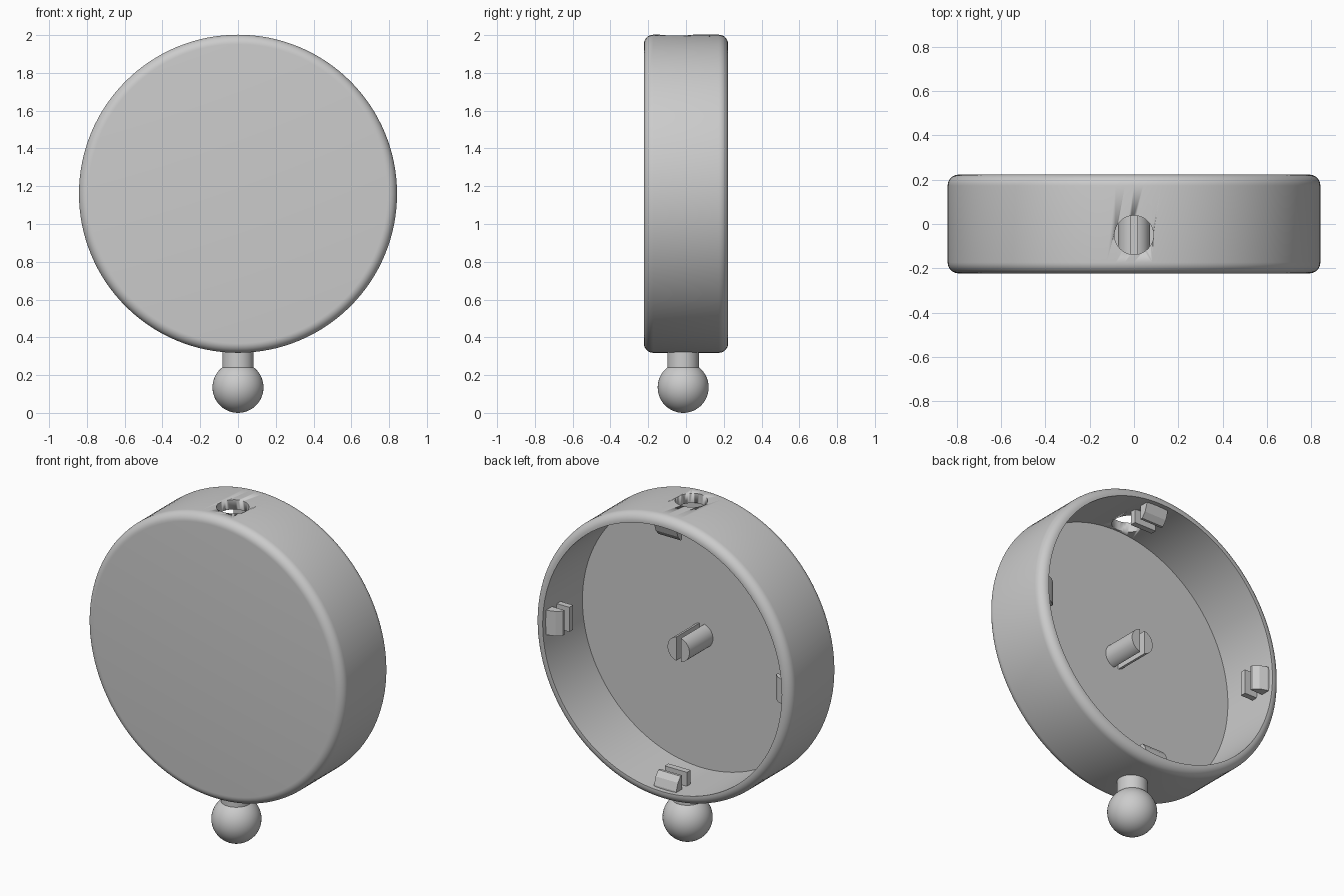
import bpy, bmesh
from math import pi, sin, cos
from mathutils import Matrix, Vector

cube = bpy.data.objects.get("Cube")
if cube:
    bpy.data.objects.remove(cube, do_unlink=True)

CZ = 1.16                      # height of the disc axis
R, R_IN = 0.842, 0.785         # outer and inner shell radius
HALF, FILLET = 0.223, 0.05     # half depth and edge rounding
FLOOR = -0.15                  # inner face of the front plate

grey = bpy.data.materials.new("plain_grey")
grey.use_nodes = True
colour = (0.6, 0.6, 0.6, 1)
grey.diffuse_color = colour
grey.node_tree.nodes["Principled BSDF"].inputs["Base Color"].default_value = colour


def make(name, bm, smooth=True):
    """Turn a bmesh into a named grey object."""
    bmesh.ops.recalc_face_normals(bm, faces=bm.faces)
    mesh = bpy.data.meshes.new(name)
    bm.to_mesh(mesh)
    bm.free()
    mesh.materials.append(grey)
    ob = bpy.data.objects.new(name, mesh)
    bpy.context.collection.objects.link(ob)
    if smooth:
        bpy.ops.object.select_all(action="DESELECT")
        ob.select_set(True)
        bpy.context.view_layer.objects.active = ob
        bpy.ops.object.shade_smooth_by_angle(angle=pi / 6)
    return ob


def lathe(points, axis, centre, steps=128):
    """Spin a list of points around an axis."""
    bm = bmesh.new()
    verts = [bm.verts.new(p) for p in points]
    edges = [bm.edges.new(pair) for pair in zip(verts, verts[1:])]
    bmesh.ops.spin(bm, geom=verts + edges, cent=centre, axis=axis,
                   angle=2 * pi, steps=steps, use_merge=True)
    bmesh.ops.remove_doubles(bm, verts=bm.verts, dist=0.0001)
    return bm


def cylinder(radius, length, matrix, segments=48):
    bm = bmesh.new()
    bmesh.ops.create_cone(bm, cap_ends=True, segments=segments, radius1=radius,
                          radius2=radius, depth=length, matrix=matrix)
    return bm


# Shell: closed front plate, rounded rim, open back
arc = [i * pi / 16 for i in range(9)]
c_r, c_y = R - FILLET, HALF - FILLET
profile = [(0, -HALF)]
profile += [(c_r + FILLET * sin(a), -c_y - FILLET * cos(a)) for a in arc]
profile += [(c_r + FILLET * cos(a), c_y + FILLET * sin(a)) for a in arc]
profile += [(R_IN, HALF), (R_IN, FLOOR), (0, FLOOR)]
shell = make("shell", lathe([(r, y, CZ) for r, y in profile], (0, 1, 0), (0, 0, CZ)))

# Round hole through the top of the rim
cutter = make("hole_cutter", cylinder(0.088, 0.5, Matrix.Translation((0, -0.05, 2))))
cutter.hide_render = True
cutter.hide_viewport = True
cutter.display_type = "WIRE"
cut = shell.modifiers.new("top_hole", "BOOLEAN")
cut.operation = "DIFFERENCE"
cut.solver = "EXACT"
cut.object = cutter

# Split centre peg: one half, mirrored across the slot
start, end = FLOOR - 0.02, 0.07
bm = cylinder(0.072, end - start,
              Matrix.Translation((0, (start + end) / 2, CZ)) @ Matrix.Rotation(pi / 2, 4, "X"))
cut_geom = bmesh.ops.bisect_plane(bm, geom=bm.verts[:] + bm.edges[:] + bm.faces[:],
                                  plane_co=(0.015, 0, CZ), plane_no=(1, 0, 0),
                                  clear_inner=True)["geom_cut"]
bmesh.ops.contextual_create(bm, geom=[g for g in cut_geom if isinstance(g, bmesh.types.BMEdge)])
peg = make("split_peg", bm)
peg.modifiers.new("other_half", "MIRROR").use_axis = (True, False, False)

# Snap clips: a sloped hook near the rim and a flat stop behind it
HOOK = [(0.80, 0.195), (0.775, 0.195), (0.73, 0.18), (0.70, 0.155), (0.70, 0.14), (0.80, 0.14)]
STOP = [(0.80, 0.095), (0.70, 0.095), (0.70, 0.06), (0.80, 0.06)]


def clip_part(name, outline, angle, half_width=0.073):
    bm = bmesh.new()
    face = bm.faces.new([bm.verts.new((r, y, -half_width)) for r, y in outline])
    side = bmesh.ops.extrude_face_region(bm, geom=[face])["geom"]
    bmesh.ops.translate(bm, vec=Vector((0, 0, 2 * half_width)),
                        verts=[v for v in side if isinstance(v, bmesh.types.BMVert)])
    bm.transform(Matrix.Translation((0, 0, CZ)) @ Matrix.Rotation(angle, 4, "Y"))
    make(name, bm, smooth=False)


for i, place in enumerate(("left", "bottom", "right", "top")):
    clip_part(place + "_clip_hook", HOOK, i * pi / 2)
    clip_part(place + "_clip_stop", STOP, i * pi / 2)

# Neck and ball below the shell
make("neck", cylinder(0.083, 0.15, Matrix.Translation((0, -0.015, 0.28))))
bm = bmesh.new()
bmesh.ops.create_uvsphere(bm, u_segments=48, v_segments=24, radius=0.135,
                          matrix=Matrix.Translation((0, -0.015, 0.135)))
make("ball", bm)
